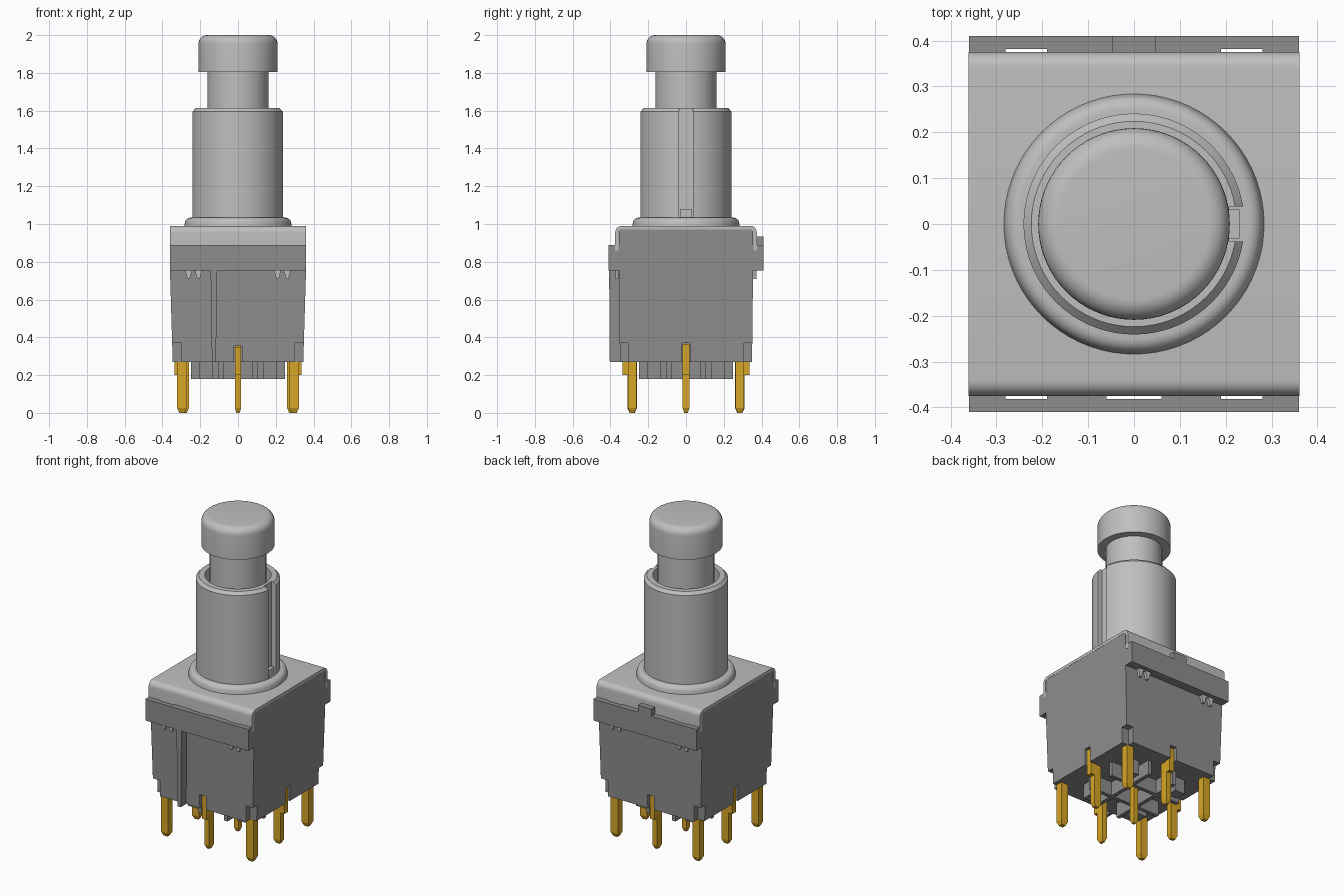
import bpy, bmesh, math
from mathutils import Matrix

cube = bpy.data.objects.get("Cube")
if cube:
    bpy.data.objects.remove(cube, do_unlink=True)


def material(name, rgb):
    m = bpy.data.materials.new(name)
    m.use_nodes = True
    m.diffuse_color = (*rgb, 1)
    m.node_tree.nodes["Principled BSDF"].inputs["Base Color"].default_value = (*rgb, 1)
    return m


METAL = material("light grey metal", (0.52, 0.52, 0.52))
PLASTIC = material("dark grey plastic", (0.27, 0.27, 0.27))
GOLD = material("gold", (0.68, 0.38, 0.02))


def finish(name, bm, mat):
    bmesh.ops.recalc_face_normals(bm, faces=bm.faces)
    me = bpy.data.meshes.new(name)
    bm.to_mesh(me)
    bm.free()
    me.materials.append(mat)
    ob = bpy.data.objects.new(name, me)
    bpy.context.collection.objects.link(ob)
    return ob


def add_box(bm, x, y, z, bottom=(1, 1)):
    """Box from (min, max) ranges; bottom scales the lower end about its centre."""
    cx, cy, cz = sum(x) / 2, sum(y) / 2, sum(z) / 2
    size = Matrix.Diagonal((x[1] - x[0], y[1] - y[0], z[1] - z[0], 1))
    vs = bmesh.ops.create_cube(bm, size=1, matrix=Matrix.Translation((cx, cy, cz)) @ size)["verts"]
    for v in vs:
        if v.co.z < cz:
            v.co.x = cx + (v.co.x - cx) * bottom[0]
            v.co.y = cy + (v.co.y - cy) * bottom[1]


def boxes(name, mat, specs):
    bm = bmesh.new()
    for s in specs:
        add_box(bm, *s)
    return finish(name, bm, mat)


def select(ob):
    bpy.ops.object.select_all(action='DESELECT')
    ob.select_set(True)
    bpy.context.view_layer.objects.active = ob


def smooth(ob, angle=32):
    select(ob)
    bpy.ops.object.shade_smooth_by_angle(angle=math.radians(angle))


def cut(ob, specs):
    cutter = boxes("cutter", PLASTIC, specs)
    cutter.hide_render = True
    mod = ob.modifiers.new("cut", 'BOOLEAN')
    mod.operation, mod.solver, mod.object = 'DIFFERENCE', 'EXACT', cutter
    select(ob)
    bpy.ops.object.modifier_apply(modifier=mod.name)
    bpy.data.objects.remove(cutter, do_unlink=True)


def lathe(name, mat, profile, steps=72):
    bm = bmesh.new()
    vs = [bm.verts.new((r, 0, z)) for r, z in profile]
    es = [bm.edges.new(p) for p in zip(vs, vs[1:])]
    bmesh.ops.spin(bm, geom=vs + es, cent=(0, 0, 0), axis=(0, 0, 1),
                   angle=2 * math.pi, steps=steps)
    bmesh.ops.remove_doubles(bm, verts=bm.verts, dist=1e-4)
    return finish(name, bm, mat)


def arc(cx, cz, r, a0, a1, n=7):
    return [(cx + r * math.cos(math.radians(a0 + (a1 - a0) * i / n)),
             cz + r * math.sin(math.radians(a0 + (a1 - a0) * i / n))) for i in range(n + 1)]


# Housing: straight upper block and tapered lower block, notched for the pins
boxes("housing_top", PLASTIC, [((-.36, .36), (-.355, .355), (.75, .972))])
lower = boxes("housing_lower", PLASTIC, [((-.36, .36), (-.355, .355), (.27, .75), (.96, .985))])
notches = [((-.022, .022), (-.42, -.30), (.2, .355)),
           ((-.022, .022), (.30, .42), (.2, .355))]
for s in (-1, 1):
    for y in (-.33, 0, .33):
        xr = sorted((s * .30, s * .42))
        notches.append((xr, (y - .022, y + .022), (.2, .37)))
cut(lower, notches)

# Ledges at front and back, with thin slots for the cover prongs
ledge = []
for s in (-1, 1):
    ledge.append(((-.36, .36), sorted((s * .382, s * .41)), (.755, .89)))
    gaps = [(-.36, -.28), (-.19, -.06), (.06, .19), (.28, .36)]
    if s > 0:
        gaps.append((-.06, .06))
    for g in gaps:
        ledge.append((g, sorted((s * .35, s * .382)), (.755, .89)))
ledge.append(((-.047, .047), (.375, .41), (.89, .935)))
boxes("ledges", PLASTIC, ledge)

# Vertical fin on the front
boxes("front_fin", PLASTIC, [((-.145, -.11), (-.407, -.34), (.27, .755), (.6, .9))])

# Ribs and blocks under the housing
under = []
for s in (-1, 1):
    under.append(((-.25, .25), (s * .09 - .012, s * .09 + .012), (.18, .28)))
    under.append(((s * .09 - .012, s * .09 + .012), (-.25, .25), (.18, .28)))
    for t in (-1, 1):
        under.append(((s * .17 - .035, s * .17 + .035),
                      (t * .17 - .035, t * .17 + .035), (.18, .28)))
boxes("underside_ribs", PLASTIC, under)

# Bent sheet cover: an open channel profile extruded along x
half = [(.375, .86)] + arc(.34, .955, .035, 0, 90)
inner = arc(.34, .955, .017, 90, 0) + [(.357, .86)]
outline = half + [(-y, z) for y, z in reversed(half)] \
    + [(-y, z) for y, z in reversed(inner)] + inner
bm = bmesh.new()
face = bm.faces.new([bm.verts.new((-.361, y, z)) for y, z in outline])
ext = bmesh.ops.extrude_face_region(bm, geom=[face])["geom"]
bmesh.ops.translate(bm, vec=(.722, 0, 0),
                    verts=[v for v in ext if isinstance(v, bmesh.types.BMVert)])
smooth(finish("sheet_cover", bm, METAL))

# Pointed prongs of the cover, reaching through the ledges
prongs = []
for s in (-1, 1):
    yr = sorted((s * .357, s * .373))
    for x in (-.235, .235):
        prongs.append(((x - .045, x + .045), yr, (.755, .88)))
        for d in (-.026, .026):
            prongs.append(((x + d - .019, x + d + .019), yr, (.71, .757), (.35, 1)))
boxes("cover_prongs", METAL, prongs)

# Collar, slotted barrel and key
smooth(lathe("collar", METAL, [(0, .98), (.285, .98), (.283, .997)]
             + arc(.25, 1.003, .031, 10, 90) + [(0, 1.034)]))
barrel = lathe("barrel", METAL, [(0, 1.48), (.19, 1.48), (.19, 1.613), (.224, 1.613),
                                 (.241, 1.595), (.241, 1.02), (0, 1.02)])
cut(barrel, [((.207, .3), (-.038, .038), (1.036, 1.7))])
smooth(barrel)
boxes("barrel_key", METAL, [((.2, .23), (-.032, .032), (1.03, 1.08))])

# Plunger stem and rounded cap
smooth(lathe("plunger_stem", METAL, [(0, 1.47), (.162, 1.47), (.162, 1.81), (0, 1.81)]))
smooth(lathe("plunger_cap", METAL, [(0, 1.805), (.209, 1.805)]
             + arc(.164, 1.955, .045, 0, 90) + [(0, 2.0)]))

# Nine gold pins with tapered tips
pins = []
for x, y, w, d in [(-.297, -.285, .05, .045), (.297, -.285, .05, .045),
                   (-.285, .285, .05, .045), (.285, .285, .05, .045),
                   (-.285, 0, .05, .036), (.285, 0, .05, .036),
                   (0, -.285, .032, .05), (0, .285, .032, .05), (0, 0, .032, .036)]:
    xr, yr = (x - w / 2, x + w / 2), (y - d / 2, y + d / 2)
    pins.append((xr, yr, (.025, .36)))
    pins.append((xr, yr, (0, .025), (.55, .55)))
boxes("pins", GOLD, pins)

# Narrow gold contacts showing inside the outer notches
contacts = [((-.016, .016), sorted((s * .28, s * .335)), (.2, .35)) for s in (-1, 1)]
contacts += [(sorted((s * .28, s * .335)), (-.018, .018), (.2, .365)) for s in (-1, 1)]
boxes("pin_shoulders", GOLD, contacts)
